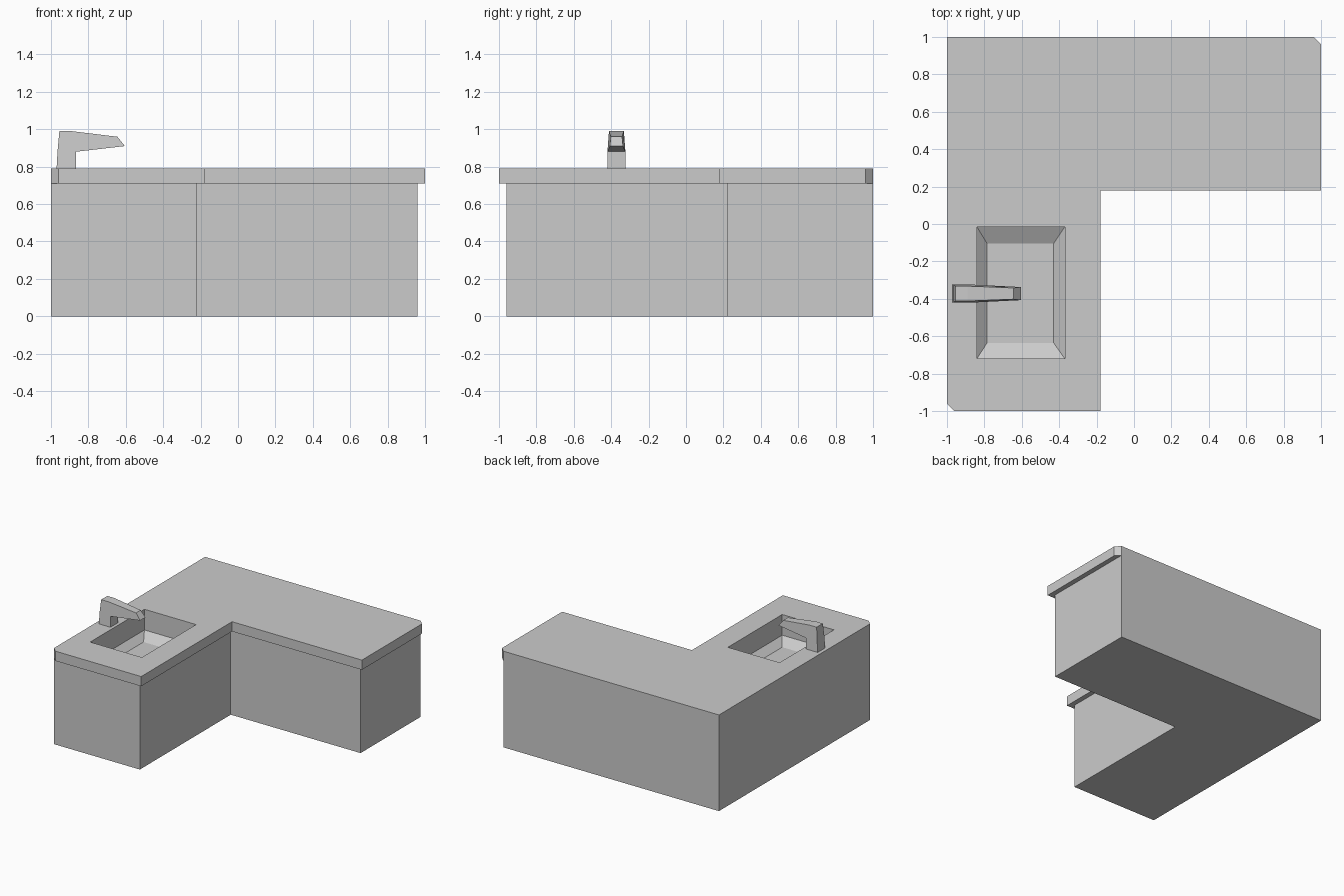
import bpy
import bmesh

if "Cube" in bpy.data.objects:
    bpy.data.objects.remove(bpy.data.objects["Cube"])

# Single flat colour
GREY = (0.6, 0.6, 0.6, 1.0)
grey = bpy.data.materials.new("plain_grey")
grey.use_nodes = True
grey.diffuse_color = GREY
grey.node_tree.nodes["Principled BSDF"].inputs["Base Color"].default_value = GREY


def loft(name, rings):
    """Skin a stack of matching point rings and cap both ends."""
    bm = bmesh.new()
    loops = [[bm.verts.new(p) for p in ring] for ring in rings]
    for a, b in zip(loops, loops[1:]):
        for i in range(len(a)):
            j = (i + 1) % len(a)
            bm.faces.new((a[i], a[j], b[j], b[i]))
    bm.faces.new(loops[0])
    bm.faces.new(loops[-1])
    bmesh.ops.recalc_face_normals(bm, faces=bm.faces)
    mesh = bpy.data.meshes.new(name)
    bm.to_mesh(mesh)
    bm.free()
    mesh.materials.append(grey)
    obj = bpy.data.objects.new(name, mesh)
    bpy.context.collection.objects.link(obj)
    return obj


def prism(name, outline, z0, z1):
    return loft(name, [[(x, y, z) for x, y in outline] for z in (z0, z1)])


def rect(x0, x1, y0, y1, z):
    return [(x0, y0, z), (x1, y0, z), (x1, y1, z), (x0, y1, z)]


TOP, SLAB = 0.79, 0.71

# L-shaped cabinet body
cabinet = prism("cabinet_body", [(-1, -0.96), (-0.22, -0.96), (-0.22, 0.22),
                                 (0.96, 0.22), (0.96, 1), (-1, 1)], 0, SLAB)

# Overhanging worktop with two clipped corners
worktop = prism("worktop", [(-1, -0.96), (-0.96, -1), (-0.18, -1), (-0.18, 0.18),
                            (1, 0.18), (1, 0.96), (0.96, 1), (-1, 1)], SLAB, TOP)

# Sink basin: straight walls, then a sloped edge down to the floor
cutter = loft("sink_cutter", [
    rect(-0.84, -0.37, -0.72, -0.015, TOP + 0.1),
    rect(-0.84, -0.37, -0.72, -0.015, TOP - 0.17),
    rect(-0.785, -0.43, -0.635, -0.105, TOP - 0.22)])
for part in (cabinet, worktop):
    cut = part.modifiers.new("sink_opening", 'BOOLEAN')
    cut.operation = 'DIFFERENCE'
    cut.solver = 'EXACT'
    cut.object = cutter

# Bake the opening, then drop the cutter
graph = bpy.context.evaluated_depsgraph_get()
for part in (cabinet, worktop):
    baked = bpy.data.meshes.new_from_object(part.evaluated_get(graph))
    part.modifiers.clear()
    part.data = baked
bpy.data.objects.remove(cutter)

# Tap: side profile (x, z, half width) mirrored about its centre line
TAP_Y = -0.372
profile = [(-0.97, TOP, 0.048), (-0.965, 0.88, 0.048), (-0.955, 0.99, 0.04),
           (-0.89, 0.99, 0.04), (-0.645, 0.96, 0.03), (-0.605, 0.91, 0.035),
           (-0.865, 0.88, 0.048), (-0.865, TOP, 0.048)]
loft("tap", [[(x, TAP_Y + side * w, z) for x, z, w in profile] for side in (-1, 1)])
